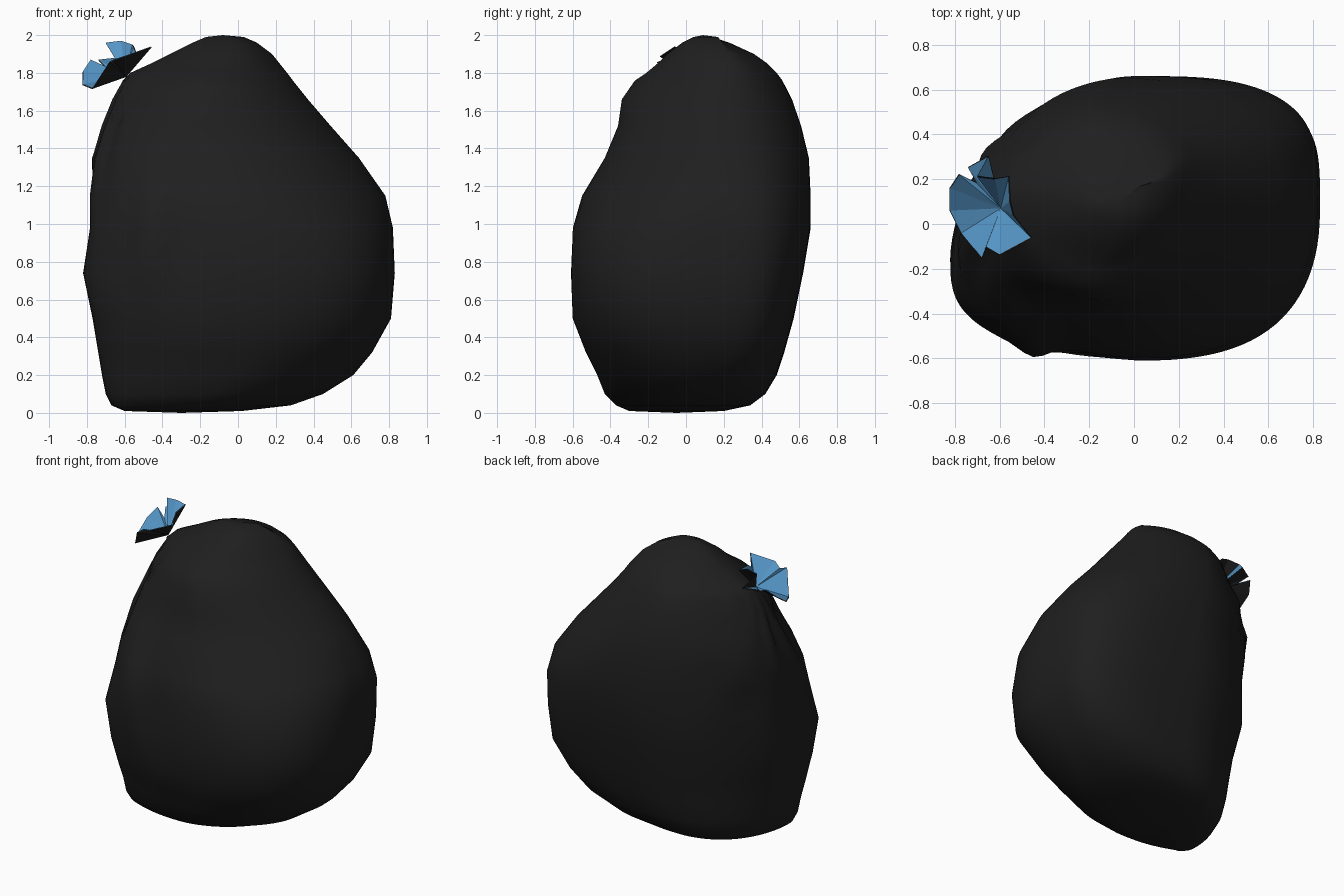
import bpy, bmesh, math
from mathutils import Vector

if "Cube" in bpy.data.objects:
    bpy.data.objects.remove(bpy.data.objects["Cube"])


def material(name, rgb):
    m = bpy.data.materials.new(name)
    m.diffuse_color = (*rgb, 1)
    m.use_nodes = True
    m.node_tree.nodes["Principled BSDF"].inputs["Base Color"].default_value = m.diffuse_color
    return m


black = material("black plastic", (0.0135, 0.0135, 0.0135))
blue = material("blue lining", (0.09, 0.30, 0.56))


def add_object(name, bm, mats):
    me = bpy.data.meshes.new(name)
    bm.to_mesh(me)
    bm.free()
    ob = bpy.data.objects.new(name, me)
    bpy.context.collection.objects.link(ob)
    for m in mats:
        me.materials.append(m)
    return ob


# Bag body: rings given as z, x min, x max, y min, y max
RINGS = [
    (0.01, -0.60, 0.02, -0.30, 0.20), (0.04, -0.67, 0.28, -0.37, 0.34),
    (0.10, -0.70, 0.45, -0.43, 0.42), (0.20, -0.72, 0.61, -0.47, 0.48),
    (0.32, -0.74, 0.71, -0.53, 0.52), (0.50, -0.77, 0.81, -0.60, 0.57),
    (0.74, -0.82, 0.83, -0.61, 0.62), (0.98, -0.78, 0.82, -0.60, 0.66),
    (1.15, -0.78, 0.78, -0.55, 0.66), (1.35, -0.76, 0.64, -0.43, 0.65),
    (1.52, -0.71, 0.49, -0.36, 0.61), (1.66, -0.66, 0.37, -0.34, 0.56),
    (1.76, -0.61, 0.29, -0.27, 0.51), (1.80, -0.57, 0.26, -0.21, 0.48),
    (1.85, -0.46, 0.22, -0.15, 0.43), (1.90, -0.36, 0.18, -0.10, 0.36),
    (1.96, -0.24, 0.10, -0.02, 0.23), (1.99, -0.17, 0.03, 0.04, 0.14),
]
KNOT = Vector((-0.59, 0.07, 1.775))
SEG = 96


def smooth(t):
    t = max(0.0, min(1.0, t))
    return t * t * (3 - 2 * t)


def squareness(c, s, z):
    """Superellipse power of each quarter: teardrop at the knot, boxy back right."""
    mid = smooth(z / 0.7) * (1 - smooth((z - 0.85) / 0.35))
    neck = 1 - smooth((z - 1.82) / 0.1)
    if c > 0 and s > 0:
        return 2.2 + 0.5 * (1 - smooth((z - 0.2) / 0.8)) + 1.1 * smooth(z / 0.5) * (1 - smooth((z - 0.9) / 0.6))
    if c > 0:
        return 1.75 + 0.75 * mid
    if s > 0:
        return 1.8 - 0.3 * smooth((z - 0.9) / 0.8) * neck
    return 2.6 - smooth((z - 1.25) / 0.55) * (0.6 + 0.4 * neck)


def body_point(ring, i):
    z, x0, x1, y0, y1 = ring
    a = 2 * math.pi * i / SEG
    c, s = math.cos(a), math.sin(a)
    cx, cy = (x0 + x1) / 2, (y0 + y1) / 2
    p = squareness(c, s, z)
    x = cx + (x1 - cx if c > 0 else cx - x0) * math.copysign(abs(c) ** (2 / p), c)
    y = cy + (y1 - cy) * math.copysign(abs(s) ** (2 / p), s)
    # the lower left side sags to the front, the right side to the back
    if c < 0:
        y -= 0.16 * c * c * (1 - abs(s)) * smooth((1.5 - z) / 0.8)
    else:
        y += 0.08 * c * c * (1 - abs(s)) * smooth(z / 0.3)
    # pleats fanning out from the knot
    d = Vector((x, y, z)) - KNOT
    fold = math.sin(16 * math.atan2(d.y, -d.z + 0.05))
    amp = 0.016 * smooth(d.length / 0.3) * (1 - smooth((d.length - 0.3) / 0.9))
    w = amp * fold * smooth(0.2 - c) * smooth((1.8 - z) / 0.15)
    x, y = x + c * w, y + s * w
    # one long front fold and a shallow dent
    if s < 0:
        y -= 0.06 * math.exp(-((x + 0.46) / 0.09) ** 2 - ((z - 0.98) / 0.22) ** 2)
        y += 0.03 * math.exp(-((x + 0.25) / 0.16) ** 2 - ((z - 0.85) / 0.2) ** 2)
    return x, y, z


bm = bmesh.new()
loops = [[bm.verts.new(body_point(r, i)) for i in range(SEG)] for r in RINGS]
for lo, hi in zip(loops, loops[1:]):
    for i in range(SEG):
        j = (i + 1) % SEG
        bm.faces.new((lo[i], lo[j], hi[j], hi[i]))
top = bm.verts.new((-0.08, 0.09, 2.0))
bottom = bm.verts.new((-0.3, -0.05, 0.0))
for i in range(SEG):
    j = (i + 1) % SEG
    bm.faces.new((loops[-1][i], loops[-1][j], top))
    bm.faces.new((loops[0][j], loops[0][i], bottom))
for f in bm.faces:
    f.smooth = True
add_object("bag_body", bm, [black])

# Gathered mouth: crumpled cup, blue inside and black outside
RIM = [
    (-0.46, -0.06, 1.94), (-0.54, 0.04, 1.90), (-0.555, 0.10, 1.94),
    (-0.56, 0.21, 1.95), (-0.62, 0.20, 1.97), (-0.70, 0.21, 1.96),
    (-0.65, 0.30, 1.88), (-0.74, 0.25, 1.87), (-0.70, 0.18, 1.83),
    (-0.78, 0.22, 1.87), (-0.82, 0.16, 1.81), (-0.82, 0.06, 1.74),
    (-0.77, -0.04, 1.72), (-0.68, -0.15, 1.86), (-0.66, -0.10, 1.87),
    (-0.60, -0.135, 1.89),
]
AXIS = Vector((-0.4, 0, 0.917))
bm = bmesh.new()
for mat, offset in ((0, 0.0), (1, -0.008)):
    tip = bm.verts.new(KNOT + AXIS * (0.012 + offset))
    rim = []
    for p in RIM:
        d = Vector(p) - KNOT
        side = (d - AXIS * d.dot(AXIS)).normalized()
        rim.append(bm.verts.new(Vector(p) + AXIS * offset * 0.5 - side * offset * 0.6))
    for i in range(len(rim)):
        pair = (rim[i], rim[(i + 1) % len(rim)])
        f = bm.faces.new((tip, *pair) if mat == 0 else (tip, *reversed(pair)))
        f.material_index = mat
add_object("gathered_mouth", bm, [blue, black])

# Tight neck under the gathered mouth
bm = bmesh.new()
bmesh.ops.create_icosphere(bm, subdivisions=2, radius=0.022)
bmesh.ops.translate(bm, verts=bm.verts, vec=KNOT - AXIS * 0.02)
add_object("knot", bm, [black])
